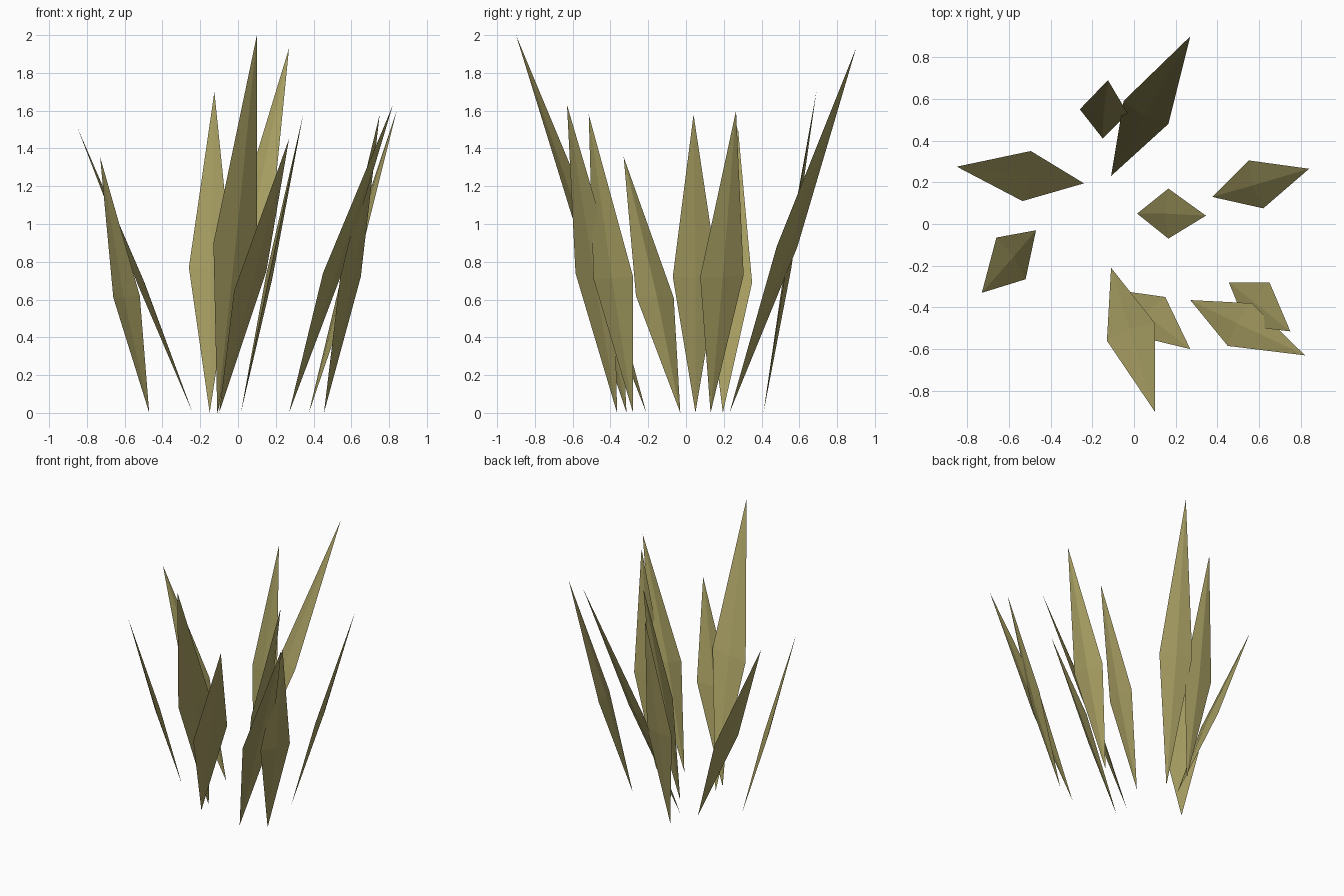
import bpy
import bmesh
from mathutils import Vector

cube = bpy.data.objects.get("Cube")
if cube:
    bpy.data.objects.remove(cube, do_unlink=True)

# Dry olive leaf colour
olive = bpy.data.materials.new("dry_olive")
olive.use_nodes = True
colour = (0.38, 0.335, 0.12, 1)
olive.diffuse_color = colour
shader = olive.node_tree.nodes["Principled BSDF"]
shader.inputs["Base Color"].default_value = colour
shader.inputs["Roughness"].default_value = 0.9

HALF_THICKNESS = 0.018


def blade(name, base, side_a, side_b, tip):
    """Thin faceted leaf: a diamond outline with a shallow ridge on each face."""
    base, side_a, side_b, tip = map(Vector, (base, side_a, side_b, tip))
    normal = (tip - base).cross(side_b - side_a).normalized()
    centre = (side_a + side_b) / 2
    bm = bmesh.new()
    ring = [bm.verts.new(p) for p in (base, side_b, tip, side_a)]
    for sign in (1, -1):
        ridge = bm.verts.new(centre + normal * HALF_THICKNESS * sign)
        for i in range(4):
            bm.faces.new((ring[i], ring[(i + 1) % 4], ridge))
    bmesh.ops.recalc_face_normals(bm, faces=bm.faces)
    mesh = bpy.data.meshes.new(name)
    bm.to_mesh(mesh)
    bm.free()
    mesh.materials.append(olive)
    obj = bpy.data.objects.new(name, mesh)
    bpy.context.collection.objects.link(obj)


# Front leaves
blade("front_tall_leaf", (-.11, -.21, 0), (-.13, -.56, .9), (.1, -.475, .98), (.1, -.9, 2))
blade("front_short_leaf", (-.1, -.315, 0), (-.02, -.53, .65), (.15, -.35, .75), (.27, -.6, 1.45))
blade("front_left_outer_leaf", (.27, -.365, 0), (.45, -.585, .74), (.565, -.38, .78), (.82, -.63, 1.63))
blade("front_left_inner_leaf", (.455, -.28, 0), (.54, -.49, .71), (.65, -.28, .72), (.75, -.515, 1.58))

# Left and middle leaves
blade("left_leaf", (.375, .13, 0), (.62, .075, .72), (.55, .305, .73), (.84, .265, 1.6))
blade("middle_leaf", (.015, .05, 0), (.165, -.07, .72), (.165, .17, .72), (.345, .04, 1.58))

# Back leaves
blade("back_tall_leaf", (-.11, .23, 0), (-.05, .59, .88), (.165, .48, .88), (.27, .9, 1.93))
blade("back_short_leaf", (-.15, .41, 0), (-.26, .55, .77), (-.03, .53, .77), (-.125, .69, 1.7))

# Right leaves
blade("right_back_leaf", (-.24, .195, 0), (-.535, .11, .69), (-.495, .35, .69), (-.85, .275, 1.51))
blade("right_front_leaf", (-.47, -.03, 0), (-.66, -.065, .61), (-.52, -.265, .62), (-.73, -.33, 1.355))
